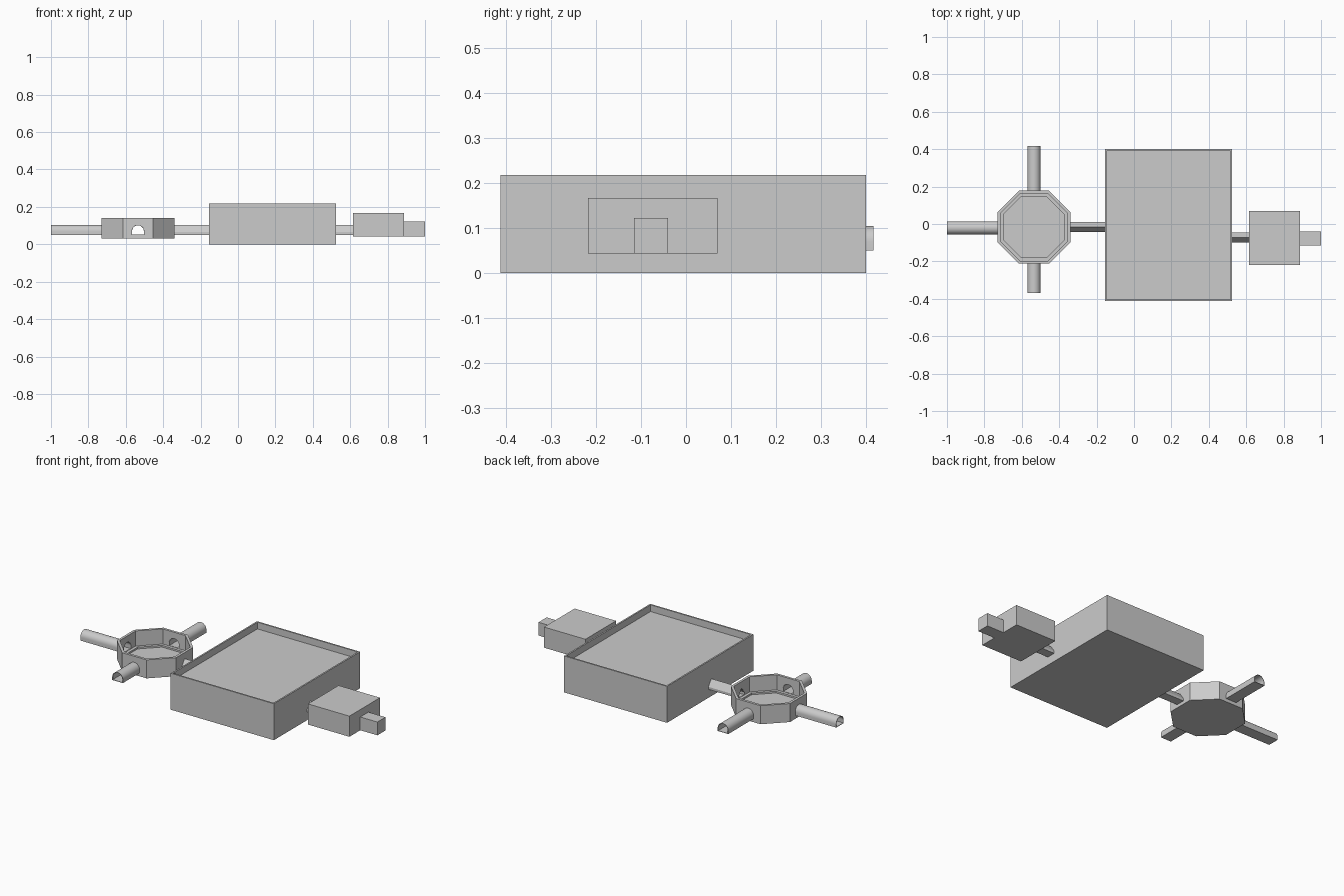
import bpy, bmesh, math
from mathutils import Vector

if "Cube" in bpy.data.objects:
    bpy.data.objects.remove(bpy.data.objects["Cube"])


def make(name, bm):
    bmesh.ops.recalc_face_normals(bm, faces=bm.faces[:])
    me = bpy.data.meshes.new(name)
    bm.to_mesh(me)
    bm.free()
    ob = bpy.data.objects.new(name, me)
    bpy.context.collection.objects.link(ob)
    return ob


def box(name, lo, hi):
    bm = bmesh.new()
    bmesh.ops.create_cube(bm, size=1)
    for v in bm.verts:
        v.co = Vector([(a + b) / 2 + c * (b - a) for a, b, c in zip(lo, hi, v.co)])
    return make(name, bm)


def rings_at(bm, profile, start, end):
    """Place a (side, z) profile at both ends of a horizontal run."""
    p0, p1 = Vector((*start, 0)), Vector((*end, 0))
    d = (p1 - p0).normalized()
    side = Vector((-d.y, d.x, 0))
    return [[bm.verts.new(p + side * u + Vector((0, 0, z))) for u, z in profile]
            for p in (p0, p1)]


def bridge(bm, a, b, flip=False):
    n = len(a)
    for i in range(n):
        j = (i + 1) % n
        bm.faces.new((a[i], a[j], b[j], b[i]))


def shrink(profile, k=0.9):
    cz = 0.077
    return [(u * k, cz + (z - cz) * k) for u, z in profile]


def tube(name, profile, start, end):
    bm = bmesh.new()
    o0, o1 = rings_at(bm, profile, start, end)
    i0, i1 = rings_at(bm, shrink(profile), start, end)
    bridge(bm, o0, o1)
    bridge(bm, i0, i1)
    bridge(bm, o0, i0)
    bridge(bm, o1, i1)
    return make(name, bm)


def cut(target, profile, start, end):
    bm = bmesh.new()
    a, b = rings_at(bm, shrink(profile, 0.95), start, end)
    bridge(bm, a, b)
    bm.faces.new(a)
    bm.faces.new(b)
    c = make("hole_cutter", bm)
    c.hide_render = True
    m = target.modifiers.new("hole", 'BOOLEAN')
    m.operation = 'DIFFERENCE'
    m.solver = 'EXACT'
    m.object = c
    bpy.context.view_layer.objects.active = target
    bpy.ops.object.modifier_apply(modifier=m.name)
    bpy.data.objects.remove(c)


# cross-sections: round-topped pipe and small ridged channel
ARCH = [(-0.035, 0.05), (0.035, 0.05)] + [
    (0.035 * math.cos(math.pi * i / 16), 0.069 + 0.035 * math.sin(math.pi * i / 16))
    for i in range(17)]
RIDGE = [(-0.027, 0.05), (0.027, 0.05), (0.027, 0.065), (0, 0.104), (-0.027, 0.065)]

# octagonal basin with stepped floor
CX, CY = -0.535, -0.017
bm = bmesh.new()
loops = []
for ap, z in [(0.195, 0.03), (0.195, 0.14), (0.18, 0.14), (0.18, 0.05),
              (0.163, 0.05), (0.163, 0.04)]:
    r = ap / math.cos(math.pi / 8)
    loops.append([bm.verts.new((CX + r * math.cos(math.pi * (i + .5) / 4),
                                CY + r * math.sin(math.pi * (i + .5) / 4), z))
                  for i in range(8)])
for a, b in zip(loops, loops[1:]):
    bridge(bm, a, b)
bm.faces.new(loops[0])
bm.faces.new(loops[-1])
basin = make("octagonal_basin", bm)

# three round-topped pipes and a channel, each opening into the basin
runs = [("front_pipe", ARCH, (0, -1), (CX, -0.37)),
        ("back_pipe", ARCH, (0, 1), (CX, 0.416)),
        ("left_pipe", ARCH, (-1, 0), (-1.0, -0.021)),
        ("basin_channel", RIDGE, (1, 0), (-0.15, CY))]
for name, prof, (dx, dy), end in runs:
    near = (end[0] if dx == 0 else CX + 0.181 * dx,
            end[1] if dy == 0 else CY + 0.181 * dy)
    inside = (near[0] - 0.03 * dx, near[1] - 0.03 * dy)
    outside = (near[0] + 0.04 * dx, near[1] + 0.04 * dy)
    cut(basin, prof, inside, outside)
    pipe = tube(name, prof, near, end)
    bpy.ops.object.select_all(action='DESELECT')
    pipe.select_set(True)
    bpy.context.view_layer.objects.active = pipe
    bpy.ops.object.shade_smooth_by_angle(angle=math.radians(30))

# large tank with a recessed top
tank = box("main_tank", (-0.155, -0.412, 0), (0.525, 0.4, 0.217))
bm = bmesh.new()
bm.from_mesh(tank.data)
top = max(bm.faces, key=lambda f: f.calc_center_median().z)
bmesh.ops.inset_region(bm, faces=[top], thickness=0.013)
inner = max((f for f in bm.faces if all(abs(v.co.x - 0.185) < 0.335 for v in f.verts)),
            key=lambda f: f.calc_center_median().z)
geo = bmesh.ops.extrude_face_region(bm, geom=[inner])
for v in geo["geom"]:
    if isinstance(v, bmesh.types.BMVert):
        v.co.z -= 0.04
if inner.is_valid:
    bmesh.ops.delete(bm, geom=[inner], context='FACES_ONLY')
bmesh.ops.recalc_face_normals(bm, faces=bm.faces[:])
bm.to_mesh(tank.data)
bm.free()

# outlet channel, side box and end spout
tube("outlet_channel", RIDGE, (0.52, -0.072), (0.62, -0.072))
box("side_box", (0.614, -0.218, 0.043), (0.887, 0.07, 0.166))
box("end_spout", (0.885, -0.116, 0.043), (1.0, -0.04, 0.122))
